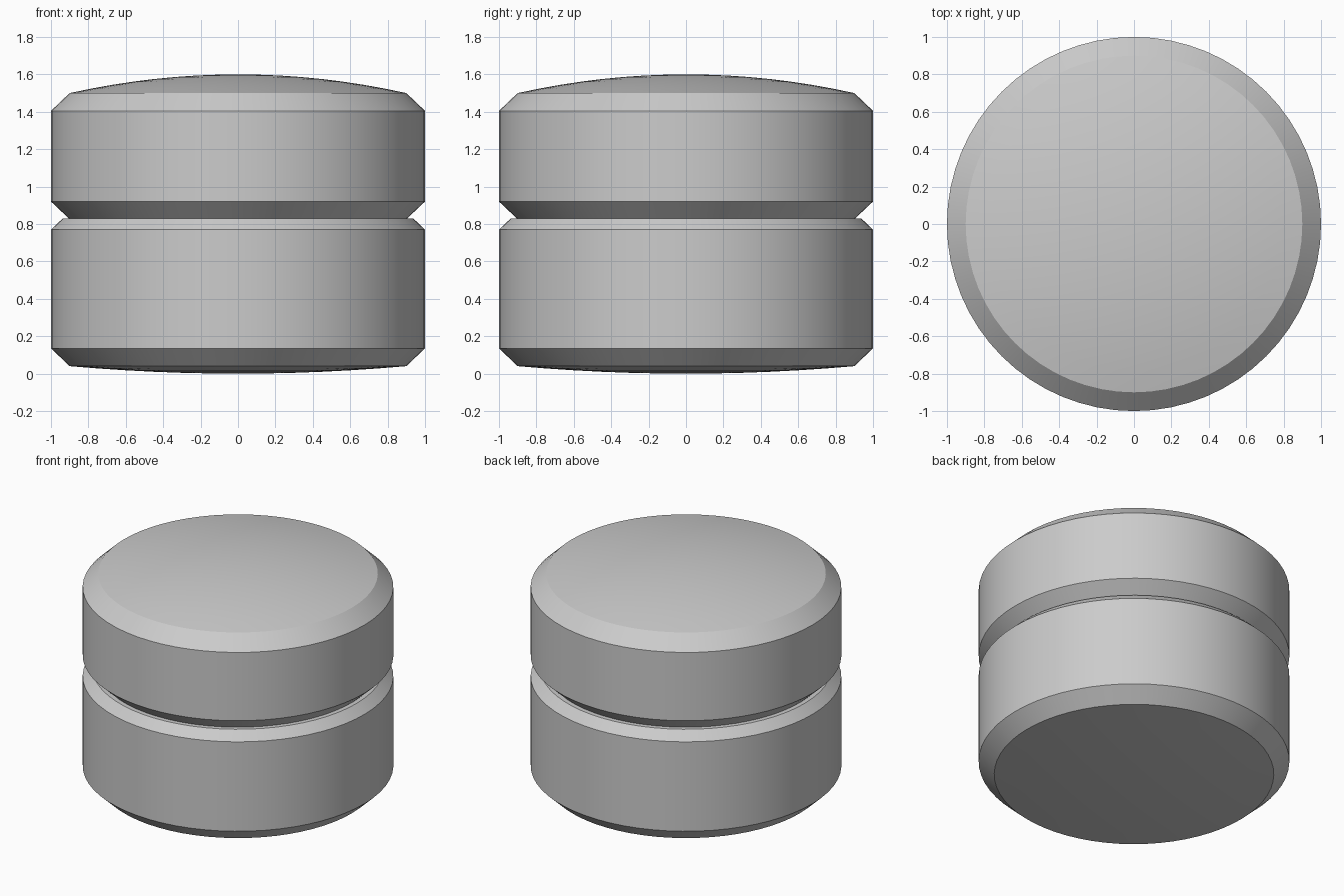
import bpy, math

cube = bpy.data.objects.get("Cube")
if cube:
    bpy.data.objects.remove(cube, do_unlink=True)

SEGMENTS = 64

grey = bpy.data.materials.new("light_grey")
grey.use_nodes = True
grey.diffuse_color = (0.6, 0.6, 0.6, 1)
grey.node_tree.nodes["Principled BSDF"].inputs["Base Color"].default_value = (0.6, 0.6, 0.6, 1)


def dome(radius, rim_z, centre_z, rings):
    """Shallow crown profile from the rim to the centre."""
    return [(radius * (1 - i / rings),
             centre_z + (rim_z - centre_z) * (1 - i / rings) ** 2) for i in range(rings + 1)]


def lathe(name, profile):
    """Spin a (radius, z) profile, listed from bottom to top, round the z axis."""
    verts, faces, rows = [], [], []
    for r, z in profile:
        n = 1 if r < 1e-6 else SEGMENTS
        rows.append([len(verts) + k for k in range(n)])
        for k in range(n):
            a = 2 * math.pi * k / SEGMENTS
            verts.append((r * math.cos(a), r * math.sin(a), z))
    for low, high in zip(rows, rows[1:]):
        for k in range(SEGMENTS):
            j = (k + 1) % SEGMENTS
            quad = [low[k % len(low)], low[j % len(low)],
                    high[j % len(high)], high[k % len(high)]]
            faces.append(list(dict.fromkeys(quad)))
    mesh = bpy.data.meshes.new(name)
    mesh.from_pydata(verts, [], faces)
    mesh.materials.append(grey)
    obj = bpy.data.objects.new(name, mesh)
    bpy.context.collection.objects.link(obj)
    bpy.ops.object.select_all(action='DESELECT')
    obj.select_set(True)
    bpy.context.view_layer.objects.active = obj
    bpy.ops.object.shade_smooth_by_angle(angle=math.radians(25))
    return obj


# Lower drum: slightly bulged base, chamfered edges, flat top
lathe("lower_drum", dome(0.9, 0.04, 0.0, 6)[::-1]
      + [(1, 0.135), (1, 0.77), (0.937, 0.83), (0, 0.83)])

# Upper drum: chamfered edges and a crowned top
lathe("upper_drum", [(0, 0.83), (0.905, 0.83), (1, 0.92), (1, 1.405)]
      + dome(0.9, 1.5, 1.6, 8))
